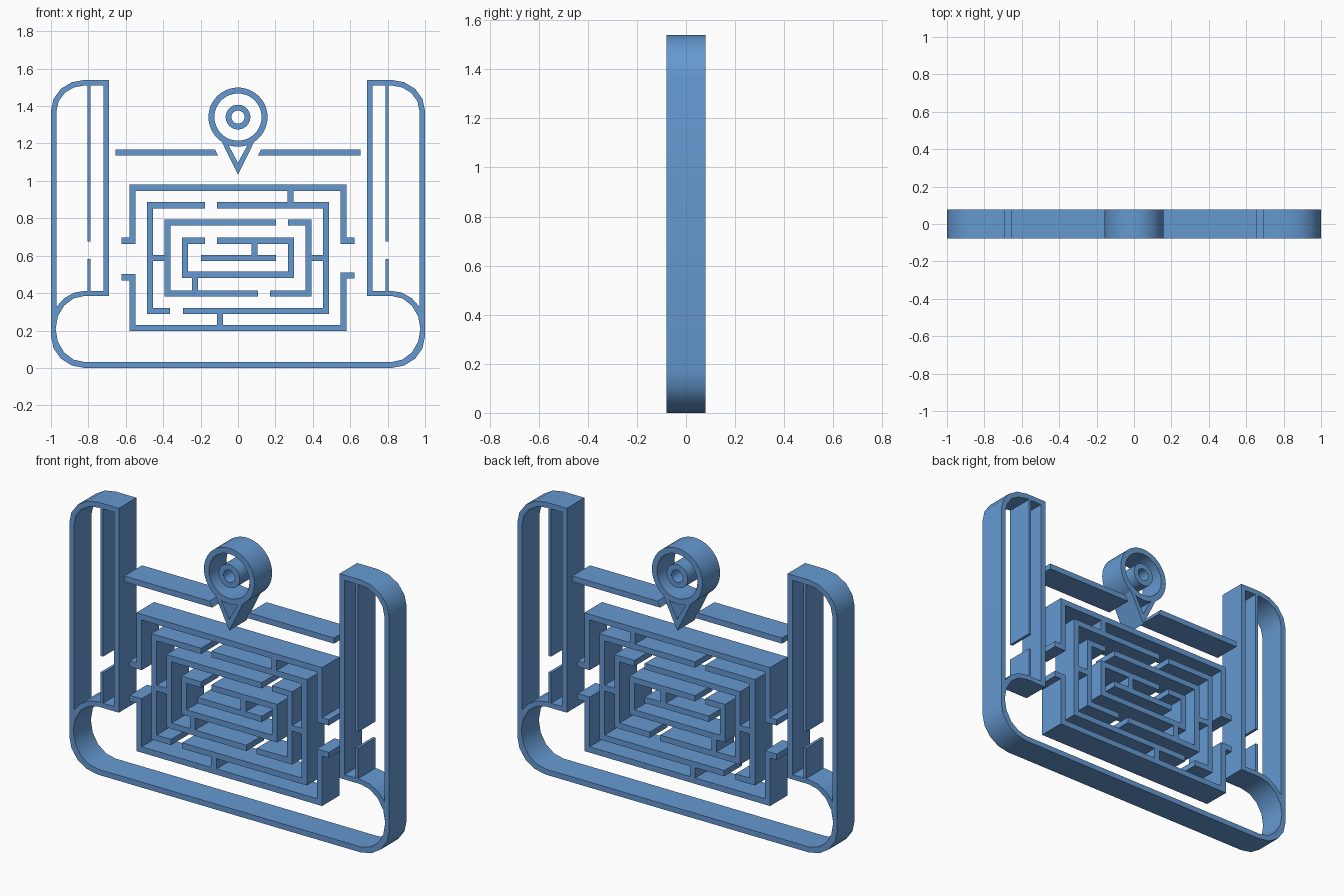
import bpy
import bmesh
from math import cos, sin, radians
from mathutils import Vector

HALF_DEPTH = 0.0785
WALL = 0.033

cube = bpy.data.objects.get("Cube")
if cube:
    bpy.data.objects.remove(cube, do_unlink=True)

blue = bpy.data.materials.new("sky_blue")
blue.use_nodes = True
blue.diffuse_color = (0.13, 0.32, 0.64, 1)
blue.node_tree.nodes["Principled BSDF"].inputs["Base Color"].default_value = blue.diffuse_color


def arc(cx, cz, rx, rz, start, end, steps):
    """Points along an elliptical arc, angles in degrees."""
    angles = [radians(start + (end - start) * i / steps) for i in range(steps + 1)]
    return [(cx + rx * cos(a), cz + rz * sin(a)) for a in angles]


def circle(cz, r, steps=48):
    return arc(0, cz, r, r, 0, 360, steps)[:-1]


def mirrored(points):
    return [(-x, z) for x, z in reversed(points)]


def plate(name, outlines):
    """Extrude flat x-z outlines along y; outlines inside others become holes."""
    curve = bpy.data.curves.new(name, "CURVE")
    curve.dimensions = "2D"
    curve.fill_mode = "BOTH"
    curve.extrude = HALF_DEPTH
    for outline in outlines:
        spline = curve.splines.new("POLY")
        spline.points.add(len(outline) - 1)
        for point, (x, z) in zip(spline.points, outline):
            point.co = (x, z, 0, 1)
        spline.use_cyclic_u = True
    helper = bpy.data.objects.new(name + "_outline", curve)
    bpy.context.collection.objects.link(helper)
    bpy.context.view_layer.update()
    evaluated = helper.evaluated_get(bpy.context.evaluated_depsgraph_get())
    mesh = bpy.data.meshes.new_from_object(evaluated)
    bpy.data.objects.remove(helper, do_unlink=True)
    bpy.data.curves.remove(curve)

    # Weld the caps to the sides and stand the plate upright
    bm = bmesh.new()
    bm.from_mesh(mesh)
    bmesh.ops.remove_doubles(bm, verts=bm.verts, dist=0.0001)
    for v in bm.verts:
        v.co = (v.co.x, -v.co.z, v.co.y)
    bmesh.ops.recalc_face_normals(bm, faces=bm.faces)
    bm.to_mesh(mesh)
    bm.free()
    mesh.materials.clear()
    mesh.materials.append(blue)
    obj = bpy.data.objects.new(name, mesh)
    bpy.context.collection.objects.link(obj)
    bpy.ops.object.select_all(action="DESELECT")
    obj.select_set(True)
    bpy.context.view_layer.objects.active = obj
    bpy.ops.object.shade_smooth_by_angle(angle=radians(30))
    return obj


def wall(name, *path, width=WALL):
    """A wall of even width with mitred corners along a centre line."""
    pts = [Vector(p) for p in path]
    dirs = [(b - a).normalized() for a, b in zip(pts, pts[1:])]
    left, right = [], []
    for i, p in enumerate(pts):
        before, after = dirs[max(i - 1, 0)], dirs[min(i, len(dirs) - 1)]
        n1 = Vector((-before.y, before.x))
        n2 = Vector((-after.y, after.x))
        offset = (n1 + n2) * (width / 2 / (1 + n1.dot(n2)))
        left.append(tuple(p + offset))
        right.append(tuple(p - offset))
    return plate(name, [left + right[::-1]])


# Outer frame: a base tray rising into two hollow side towers
half = (arc(-0.82, 0.17, 0.18, 0.17, 270, 180, 4)
        + arc(-0.82, 1.375, 0.18, 0.165, 180, 90, 4)
        + [(-0.69, 1.54), (-0.69, 0.385)]
        + arc(-0.82, 0.208, 0.155, 0.177, 90, 270, 8))
chamber = (arc(-0.82, 1.375, 0.15, 0.135, 180, 90, 4)
           + [(-0.72, 1.51), (-0.72, 0.412)]
           + arc(-0.82, 0.208, 0.185, 0.204, 90, 144, 3))
plate("outer_frame", [half + mirrored(half), chamber, mirrored(chamber)])

# Thin dividers in the towers and the slanted-end bars beside the pin
bar = [(-0.655, 1.167), (-0.123, 1.167), (-0.107, 1.135), (-0.655, 1.135)]
for side, s in (("left", 1), ("right", -1)):
    x = 0.797 * s
    wall("upper_divider_" + side, (x, 1.51), (x, 0.675), width=0.016)
    wall("lower_divider_" + side, (x, 0.583), (x, 0.411), width=0.016)
    plate("top_bar_" + side, [bar if s < 0 else mirrored(bar)])

# Location pin: ring, centre eye and pointed tail
PIN = 1.341
plate("pin_ring", [circle(PIN, 0.158), circle(PIN, 0.126)])
plate("pin_eye", [circle(PIN, 0.066), circle(PIN, 0.035)])
plate("pin_tail", [[(-0.088, 1.212), (0, 1.033), (0.088, 1.212),
                    (0.05, 1.19), (0, 1.097), (-0.05, 1.19)]])

# Maze rings from outside in: half width, bottom and top centre lines
x1, low1, top1 = 0.564, 0.214, 0.963
x2, low2, top2 = 0.47, 0.305, 0.87
x3, low3, top3 = 0.377, 0.398, 0.777
x4, low4, top4 = 0.283, 0.498, 0.68
mid = 0.587
foot = 0.622

wall("maze_outer_top", (-foot, top4), (-x1, top4), (-x1, top1),
     (x1, top1), (x1, top4), (foot, top4))
wall("maze_outer_bottom", (-foot, 0.485), (-x1, 0.485), (-x1, low1),
     (x1, low1), (x1, 0.495), (foot, 0.495))
wall("maze_second_right_side", (-0.176, top2), (-x2, top2), (-x2, low2), (-0.364, low2))
wall("maze_second_left_side", (-0.112, top2), (x2, top2), (x2, low2), (-0.294, low2))
wall("maze_third_right_side", (0.203, top3), (-x3, top3), (-x3, low3), (0.107, low3))
wall("maze_third_left_side", (0.267, top3), (x3, top3), (x3, low3), (0.171, low3))
wall("maze_inner", (-0.176, top4), (-x4, top4), (-x4, low4),
     (x4, low4), (x4, top4), (-0.112, top4))
wall("maze_centre_bar", (-0.198, mid), (0.203, mid))

# Short links joining neighbouring rings
h = WALL / 2
for name, x, low, high in (("top", 0.28, top2, top1), ("bottom", -0.096, low1, low2),
                           ("inner", -0.23, low3, low4), ("centre", 0.088, mid, top4)):
    wall("link_" + name, (x, low + h), (x, high - h))
for side, s in (("left", 1), ("right", -1)):
    wall("link_" + side, (s * (x3 + h), mid), (s * (x2 - h), mid))
